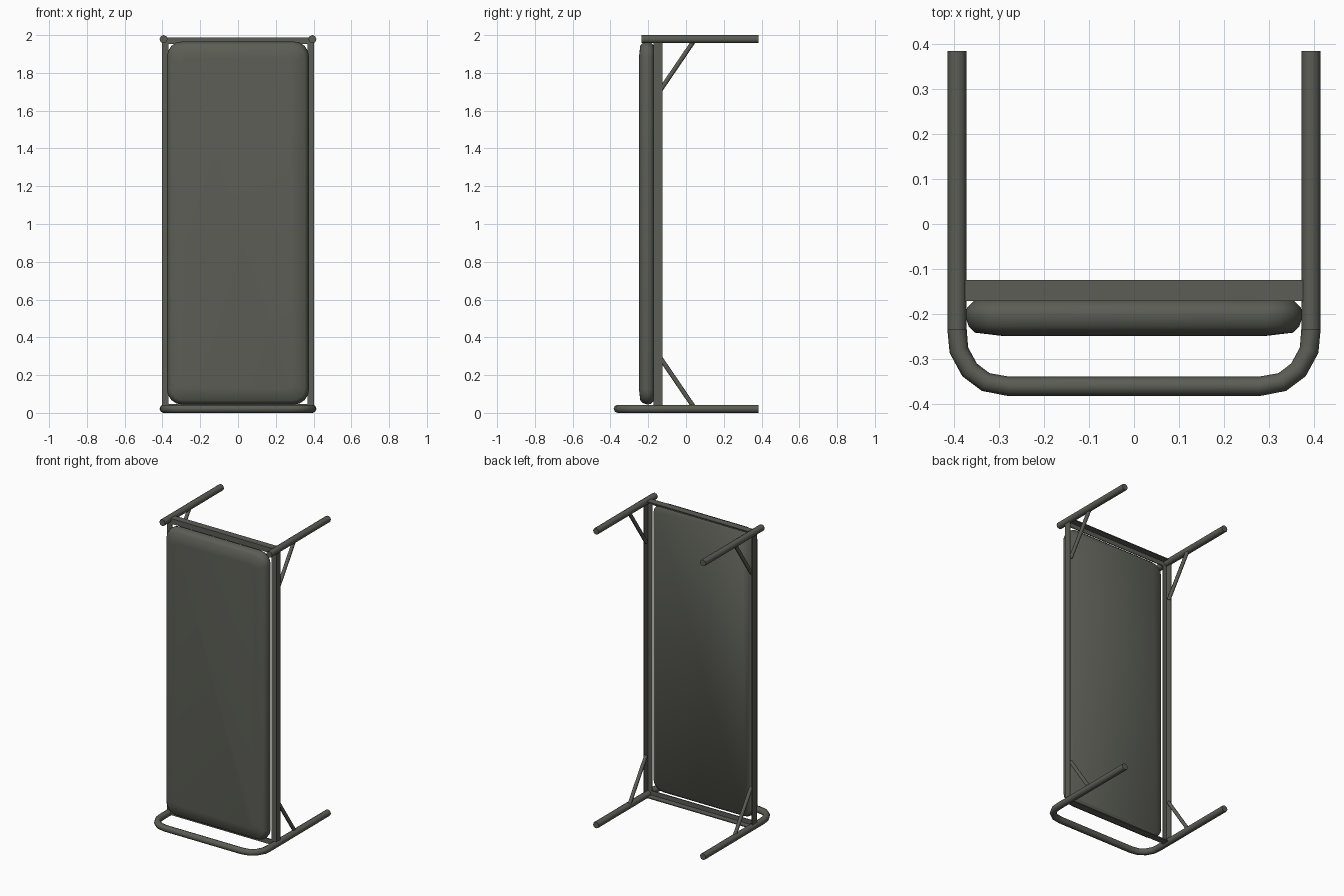
import bpy, bmesh, math
from mathutils import Vector

if "Cube" in bpy.data.objects:
    bpy.data.objects.remove(bpy.data.objects["Cube"])

mat = bpy.data.materials.new("dark olive grey")
mat.diffuse_color = (0.105, 0.11, 0.09, 1)
mat.use_nodes = True
mat.node_tree.nodes["Principled BSDF"].inputs["Base Color"].default_value = mat.diffuse_color


def finish(name, bm, smooth=None):
    bmesh.ops.recalc_face_normals(bm, faces=bm.faces)
    me = bpy.data.meshes.new(name)
    bm.to_mesh(me)
    bm.free()
    ob = bpy.data.objects.new(name, me)
    me.materials.append(mat)
    bpy.context.collection.objects.link(ob)
    if smooth:
        bpy.ops.object.select_all(action='DESELECT')
        bpy.context.view_layer.objects.active = ob
        ob.select_set(True)
        bpy.ops.object.shade_smooth_by_angle(angle=math.radians(smooth))
    return ob


def loft(bm, rings, caps=True):
    vs = [[bm.verts.new(p) for p in r] for r in rings]
    n = len(vs[0])
    for a, b in zip(vs, vs[1:]):
        for i in range(n):
            bm.faces.new((a[i], a[(i + 1) % n], b[(i + 1) % n], b[i]))
    if caps:
        bm.faces.new(vs[0])
        bm.faces.new(vs[-1])
    else:
        for i in range(n):
            bm.faces.new((vs[-1][i], vs[-1][(i + 1) % n], vs[0][(i + 1) % n], vs[0][i]))


def tube(name, pts, side, r, n=8):
    """Sweep an n-gon along a planar path; side is the plane normal."""
    pts = [Vector(p) for p in pts]
    side = Vector(side)
    bm = bmesh.new()
    rings = []
    for i, p in enumerate(pts):
        d0 = (p - pts[max(i - 1, 0)]).normalized()
        d1 = (pts[min(i + 1, len(pts) - 1)] - p).normalized()
        out = (d0 + d1).normalized().cross(side)
        rings.append([p + r * (math.cos(2 * math.pi * k / n) * out + math.sin(2 * math.pi * k / n) * side)
                      for k in range(n)])
    loft(bm, rings)
    return finish(name, bm, 50)


LX, R, ZB, ZT, YB = 0.394, 0.0215, 0.0215, 1.9785, 0.385

# upper pair of legs and the four diagonal braces
for s, side in ((-1, "left"), (1, "right")):
    tube(side + "_short_leg", [(s * LX, YB, ZT), (s * LX, -0.235, ZT)], (0, 0, 1), R)
    for z0, z1, end in ((1.71, 1.97, "upper"), (0.29, 0.03, "lower")):
        tube(f"{side}_{end}_brace", [(s * 0.388, -0.135, z0), (s * 0.388, 0.042, z1)], (1, 0, 0), 0.012)

# lower legs joined by the curved headrail
half = [(LX, YB), (LX, -0.235), (0.39, -0.281), (0.366, -0.325), (0.33, -0.352), (0.279, -0.3615)]
path = [(x, y, ZB) for x, y in half] + [(-x, y, ZB) for x, y in reversed(half)]
tube("leg_hoop", path, (0, 0, 1), R)

# angle-iron frame: L profile (inset, y) swept around a rectangle
bm = bmesh.new()
prof = [(0, -0.125), (0, -0.171), (0.035, -0.171), (0.035, -0.165), (0.006, -0.165), (0.006, -0.125)]
FX, F0, F1 = 0.402, 0.012, 1.988
rings = [[(sx * (FX - i), y, (F0 + i) if sz < 0 else (F1 - i)) for i, y in prof]
         for sx, sz in ((-1, -1), (1, -1), (1, 1), (-1, 1))]
loft(bm, rings + [], caps=False)
# the open ends are joined corner to corner
bm.faces.ensure_lookup_table()
bm.free()
bm = bmesh.new()
vs = [[bm.verts.new(p) for p in r] for r in rings]
for k in range(4):
    a, b = vs[k], vs[(k + 1) % 4]
    for i in range(6):
        j = (i + 1) % 6
        bm.faces.new((a[i], a[j], b[j], b[i]))
finish("frame", bm)


def rounded(inset, y, rad, seg=4):
    """Rounded rectangle ring of the mattress at depth y."""
    hx, hz, zc = 0.376 - inset, 0.961 - inset, 1.005
    ring = []
    for q, (sx, sz) in enumerate(((1, 1), (-1, 1), (-1, -1), (1, -1))):
        for k in range(seg + 1):
            a = math.pi / 2 * (q + k / seg)
            ring.append((sx * (hx - rad) + rad * math.cos(a), y, zc + sz * (hz - rad) + rad * math.sin(a)))
    return ring


# padded mattress
bm = bmesh.new()
loft(bm, [rounded(0.02, -0.1705, 0.06), rounded(0.004, -0.187, 0.075), rounded(0, -0.205, 0.08),
          rounded(0.008, -0.228, 0.075), rounded(0.022, -0.242, 0.065), rounded(0.085, -0.2495, 0.03)])
finish("mattress", bm, 60)
